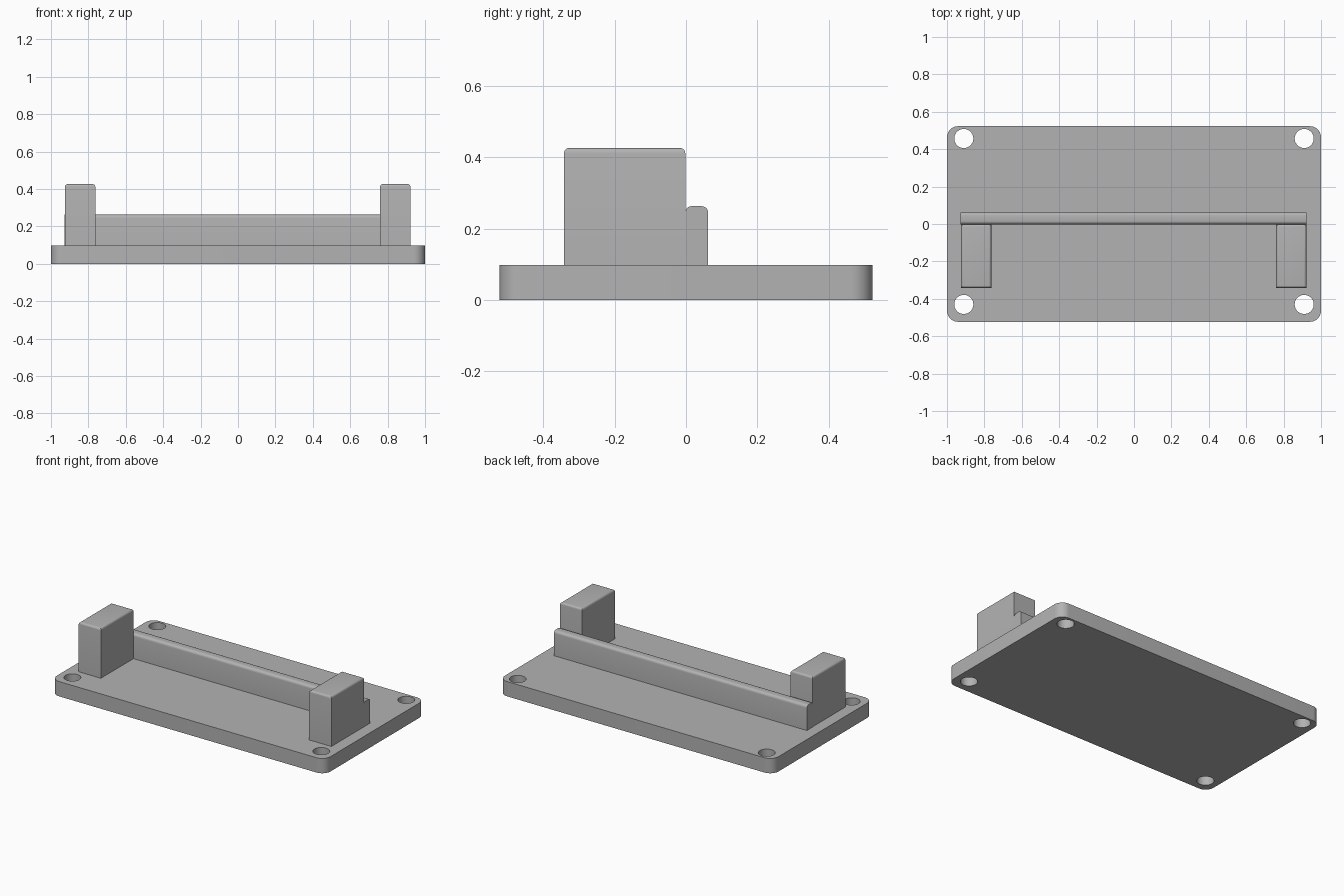
import bpy
import bmesh
import math

cube = bpy.data.objects.get("Cube")
if cube:
    bpy.data.objects.remove(cube, do_unlink=True)

# Single grey finish
GREY = (0.45, 0.45, 0.45, 1)
grey = bpy.data.materials.new("plain grey")
grey.use_nodes = True
grey.diffuse_color = GREY
grey.node_tree.nodes["Principled BSDF"].inputs["Base Color"].default_value = GREY


def finish(bm, name):
    mesh = bpy.data.meshes.new(name)
    bm.to_mesh(mesh)
    bm.free()
    mesh.materials.append(grey)
    obj = bpy.data.objects.new(name, mesh)
    bpy.context.collection.objects.link(obj)
    return obj


def smooth(obj):
    bpy.ops.object.select_all(action="DESELECT")
    obj.select_set(True)
    bpy.context.view_layer.objects.active = obj
    bpy.ops.object.shade_smooth_by_angle(angle=math.radians(35))


def box(name, low, high, radius, segments, rule):
    """Box between two corners; edges chosen by the rule are rounded."""
    bm = bmesh.new()
    bmesh.ops.create_cube(bm, size=1)
    for v in bm.verts:
        v.co = [high[i] if v.co[i] > 0 else low[i] for i in range(3)]
    edges = [e for e in bm.edges if rule(e.verts[0].co, e.verts[1].co)]
    bmesh.ops.bevel(bm, geom=edges, offset=radius, segments=segments,
                    profile=0.5, affect="EDGES")
    return finish(bm, name)


def upright(a, b):
    return abs(a.z - b.z) > 0.01


def top_edge(a, b):
    return min(a.z, b.z) > 0.2


def long_top_edge(a, b):
    return top_edge(a, b) and abs(a.x - b.x) > 1


# Base plate with rounded corners
plate_top = 0.098
plate = box("base_plate", (-1, -0.523, 0), (1, 0.523, plate_top), 0.06, 10, upright)

# Four screw holes through the plate
bm = bmesh.new()
for x in (-0.91, 0.91):
    for y in (-0.43, 0.457):
        hole = bmesh.ops.create_cone(bm, cap_ends=True, segments=40,
                                     radius1=0.051, radius2=0.051, depth=0.4)
        bmesh.ops.translate(bm, verts=hole["verts"], vec=(x, y, 0.05))
cutter = finish(bm, "screw_hole_cutter")
cutter.hide_render = True
cutter.hide_set(True)
cut = plate.modifiers.new("screw_holes", "BOOLEAN")
cut.operation = "DIFFERENCE"
cut.solver = "EXACT"
cut.object = cutter
bpy.context.view_layer.objects.active = plate
bpy.ops.object.modifier_apply(modifier=cut.name)
bpy.data.objects.remove(cutter, do_unlink=True)
smooth(plate)

# Back rail with rounded long top edges
smooth(box("back_rail", (-0.927, -0.002, plate_top), (0.922, 0.062, 0.263),
           0.018, 5, long_top_edge))

# Upright blocks standing against the rail
for name, inner, outer in (("right_block", -0.925, -0.763), ("left_block", 0.76, 0.922)):
    smooth(box(name, (inner, -0.342, plate_top), (outer, -0.002, 0.426),
               0.014, 5, top_edge))
